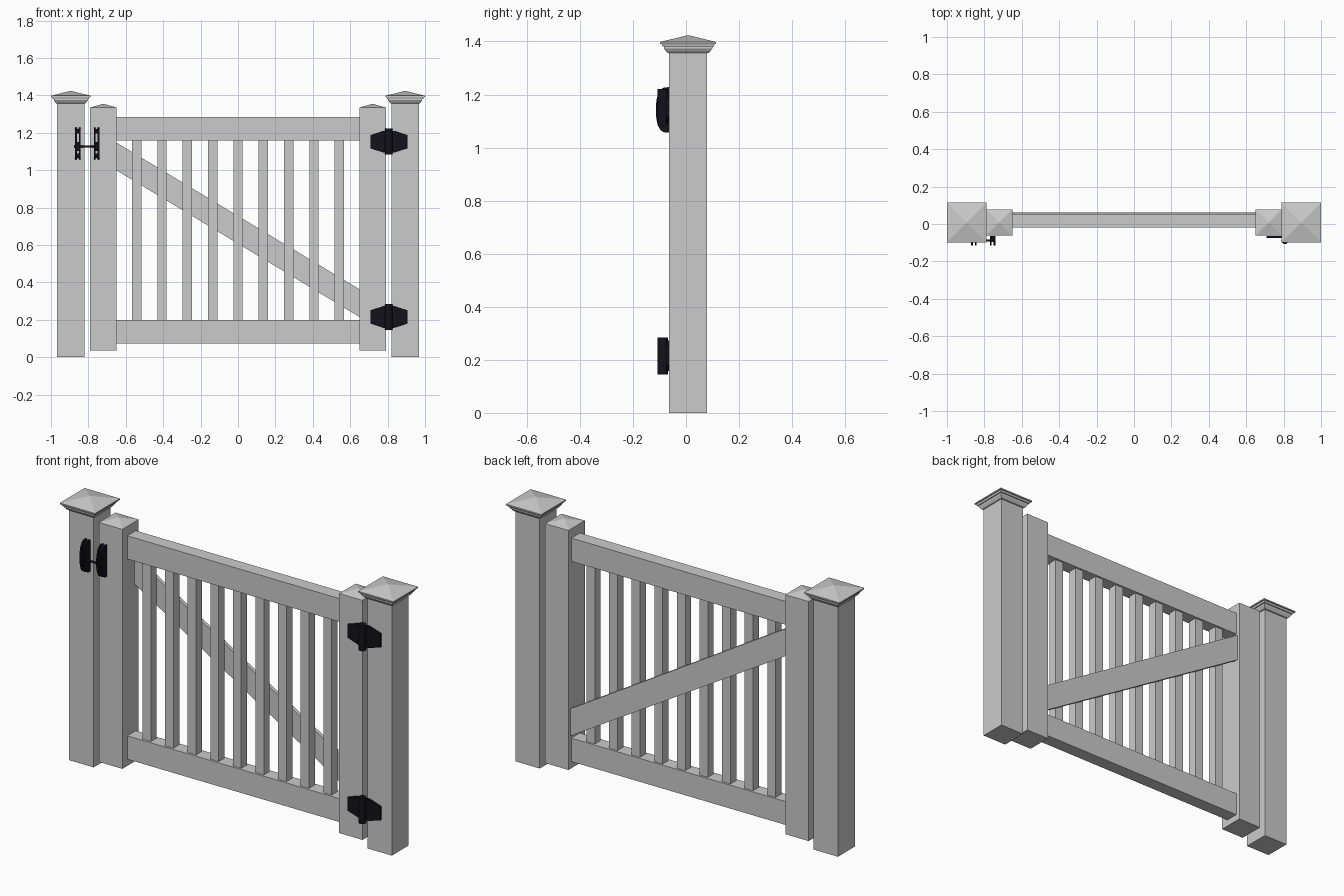
import bpy, bmesh, math
from mathutils import Matrix

if "Cube" in bpy.data.objects:
    bpy.data.objects.remove(bpy.data.objects["Cube"])

YC = 0.008          # centre line of the posts in depth
FACE = YC - 0.072   # front face of posts and stiles

black = bpy.data.materials.new("black_iron")
black.diffuse_color = (0.006, 0.006, 0.01, 1)
black.use_nodes = True
black.node_tree.nodes["Principled BSDF"].inputs["Base Color"].default_value = black.diffuse_color


def finish(name, bm, mat=None):
    bmesh.ops.recalc_face_normals(bm, faces=bm.faces)
    me = bpy.data.meshes.new(name)
    bm.to_mesh(me)
    bm.free()
    ob = bpy.data.objects.new(name, me)
    bpy.context.collection.objects.link(ob)
    if mat:
        me.materials.append(mat)
    return ob


def add_box(bm, x0, x1, y0, y1, z0, z1):
    m = Matrix.Translation(((x0 + x1) / 2, (y0 + y1) / 2, (z0 + z1) / 2))
    bmesh.ops.create_cube(bm, size=1, matrix=m @ Matrix.Diagonal((x1 - x0, y1 - y0, z1 - z0, 1)))


def box(name, *dims, mat=None):
    bm = bmesh.new()
    add_box(bm, *dims)
    return finish(name, bm, mat)


def add_prism(bm, pts, axis, a, b):
    """Extrude a 2D outline along x (pts are y,z) or y (pts are x,z)."""
    def place(p, t):
        return (t, p[0], p[1]) if axis == 'x' else (p[0], t, p[1])
    lo = [bm.verts.new(place(p, a)) for p in pts]
    hi = [bm.verts.new(place(p, b)) for p in pts]
    n = len(pts)
    bm.faces.new(lo)
    bm.faces.new(hi[::-1])
    for i in range(n):
        j = (i + 1) % n
        bm.faces.new((lo[i], lo[j], hi[j], hi[i]))


def add_cylinder(bm, r, length, matrix, seg=16):
    bmesh.ops.create_cone(bm, cap_ends=True, segments=seg, radius1=r, radius2=r,
                          depth=length, matrix=matrix)


def square_loft(name, cx, rings, apex):
    """Stack of square rings (half width, z) closed by a pyramid tip."""
    bm = bmesh.new()
    loops = [[bm.verts.new((cx + sx * h, YC + sy * h, z))
              for sx, sy in ((-1, -1), (1, -1), (1, 1), (-1, 1))] for h, z in rings]
    bm.faces.new(loops[0][::-1])
    for a, b in zip(loops, loops[1:]):
        for i in range(4):
            j = (i + 1) % 4
            bm.faces.new((a[i], a[j], b[j], b[i]))
    tip = bm.verts.new((cx, YC, apex))
    for i in range(4):
        bm.faces.new((loops[-1][i], loops[-1][(i + 1) % 4], tip))
    return finish(name, bm)


# Posts, moulded caps and gate stiles on both sides
for side, s in (("left", -1), ("right", 1)):
    px = s * 0.894
    box(side + "_post", px - 0.073, px + 0.073, YC - 0.072, YC + 0.072, 0, 1.36)
    square_loft(side + "_post_cap", px,
                [(0.078, 1.357), (0.083, 1.362), (0.091, 1.374), (0.091, 1.381),
                 (0.097, 1.381), (0.100, 1.391), (0.106, 1.391), (0.106, 1.398)], 1.424)
    square_loft(side + "_stile", s * 0.72, [(0.07, 0.037), (0.07, 1.335)], 1.355)

# Rails
box("top_rail", -0.652, 0.652, -0.02, 0.053, 1.158, 1.284)
box("bottom_rail", -0.652, 0.652, -0.02, 0.053, 0.073, 0.2)

# Balusters
for i in range(9):
    x = (i - 4) * 0.1355
    box(f"baluster_{i + 1}", x - 0.025, x + 0.025, -0.008, 0.042, 0.195, 1.163)

# Diagonal brace on the back
bm = bmesh.new()
add_prism(bm, [(-0.651, 1.0), (0.651, 0.214), (0.651, 0.362), (-0.651, 1.148)], 'y', 0.042, 0.061)
finish("diagonal_brace", bm)

# Hinges: two tapered leaves around a barrel
HX = 0.807
for name, z in (("upper_hinge", 1.152), ("lower_hinge", 0.215)):
    bm = bmesh.new()
    for s in (-1, 1):
        add_prism(bm, [(HX, z - 0.058), (HX + s * 0.03, z - 0.058), (HX + s * 0.098, z - 0.036),
                       (HX + s * 0.098, z + 0.036), (HX + s * 0.03, z + 0.058), (HX, z + 0.058)],
                  'y', FACE - 0.011, FACE + 0.001)
    add_cylinder(bm, 0.02, 0.139, Matrix.Translation((HX, FACE - 0.023, z)))
    hinge = finish(name, bm, black)
    bpy.context.view_layer.objects.active = hinge
    hinge.select_set(True)
    bpy.ops.object.shade_smooth_by_angle()
    hinge.select_set(False)

# Latch handles: pairs of D-shaped cheeks joined by webs
ZC, HZ = 1.142, 0.086
arc = [(FACE - 0.050 * math.sin(math.pi * k / 14) ** 0.6, ZC + HZ * math.cos(math.pi * k / 14))
       for k in range(15)]
for name, x in (("post_latch", -0.856), ("gate_latch", -0.756)):
    bm = bmesh.new()
    for s in (-1, 1):
        xs = sorted((x + s * 0.015, x + s * 0.006))
        add_prism(bm, arc, 'x', *xs)
    for dz, h in ((0.066, 0.012), (-0.016, 0.024), (-0.066, 0.012)):
        add_box(bm, x - 0.008, x + 0.008, FACE - 0.032, FACE, ZC + dz - h, ZC + dz + h)
    finish(name, bm, black)

# Latch bar
bm = bmesh.new()
add_cylinder(bm, 0.006, 0.136, Matrix.Translation((-0.809, -0.088, 1.126)) @ Matrix.Rotation(math.pi / 2, 4, 'Y'), 12)
finish("latch_bar", bm, black)
